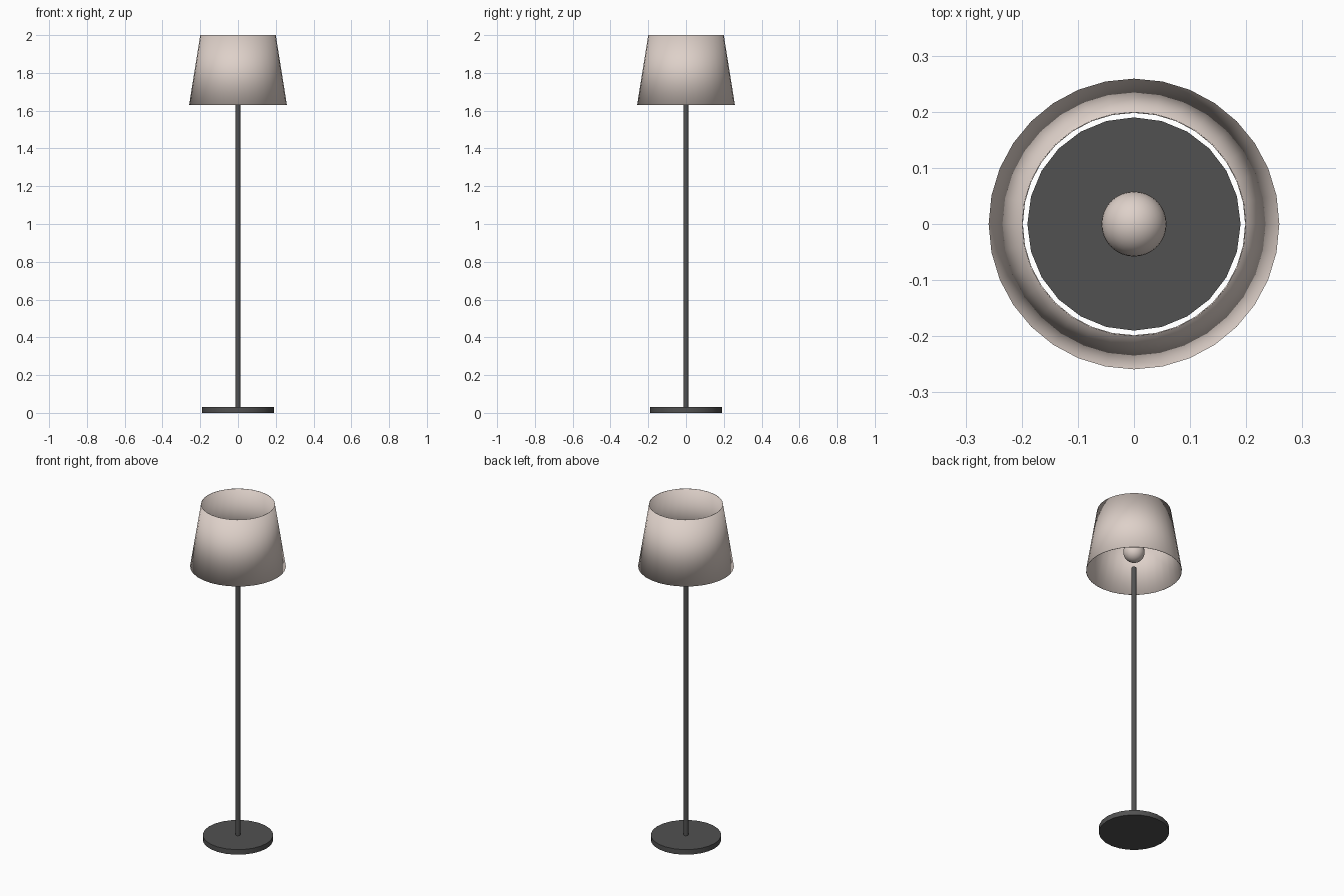
import bpy
import math

cube = bpy.data.objects.get("Cube")
if cube:
    bpy.data.objects.remove(cube, do_unlink=True)


def material(name, rgb):
    mat = bpy.data.materials.new(name)
    mat.use_nodes = True
    color = (*rgb, 1.0)
    mat.diffuse_color = color
    mat.node_tree.nodes["Principled BSDF"].inputs["Base Color"].default_value = color
    return mat


def finish(name, mat):
    obj = bpy.context.object
    obj.name = name
    obj.data.materials.append(mat)
    bpy.ops.object.shade_smooth_by_angle(angle=math.radians(40))
    return obj


def tube(name, mat, sides, r_low, r_high, z_low, z_high, fill="NGON"):
    bpy.ops.mesh.primitive_cone_add(
        vertices=sides, radius1=r_low, radius2=r_high, depth=z_high - z_low,
        end_fill_type=fill, location=(0, 0, (z_low + z_high) / 2))
    return finish(name, mat)


dark_metal = material("dark grey metal", (0.083, 0.083, 0.083))
warm_fabric = material("warm beige", (0.73, 0.635, 0.585))

# Foot and pole
tube("base", dark_metal, 24, 0.19, 0.19, 0, 0.03)
tube("pole", dark_metal, 16, 0.013, 0.013, 0.03, 1.65)

# Open tapered shade with a thin wall
shade = tube("lamp_shade", warm_fabric, 32, 0.259, 0.2, 1.63, 2.0, "NOTHING")
wall = shade.modifiers.new("wall", "SOLIDIFY")
wall.thickness = 0.002
wall.offset = -1

# Round bulb hanging inside the shade
bpy.ops.mesh.primitive_uv_sphere_add(segments=32, ring_count=16, radius=0.058,
                                     location=(0, 0, 1.747))
finish("bulb", warm_fabric)
